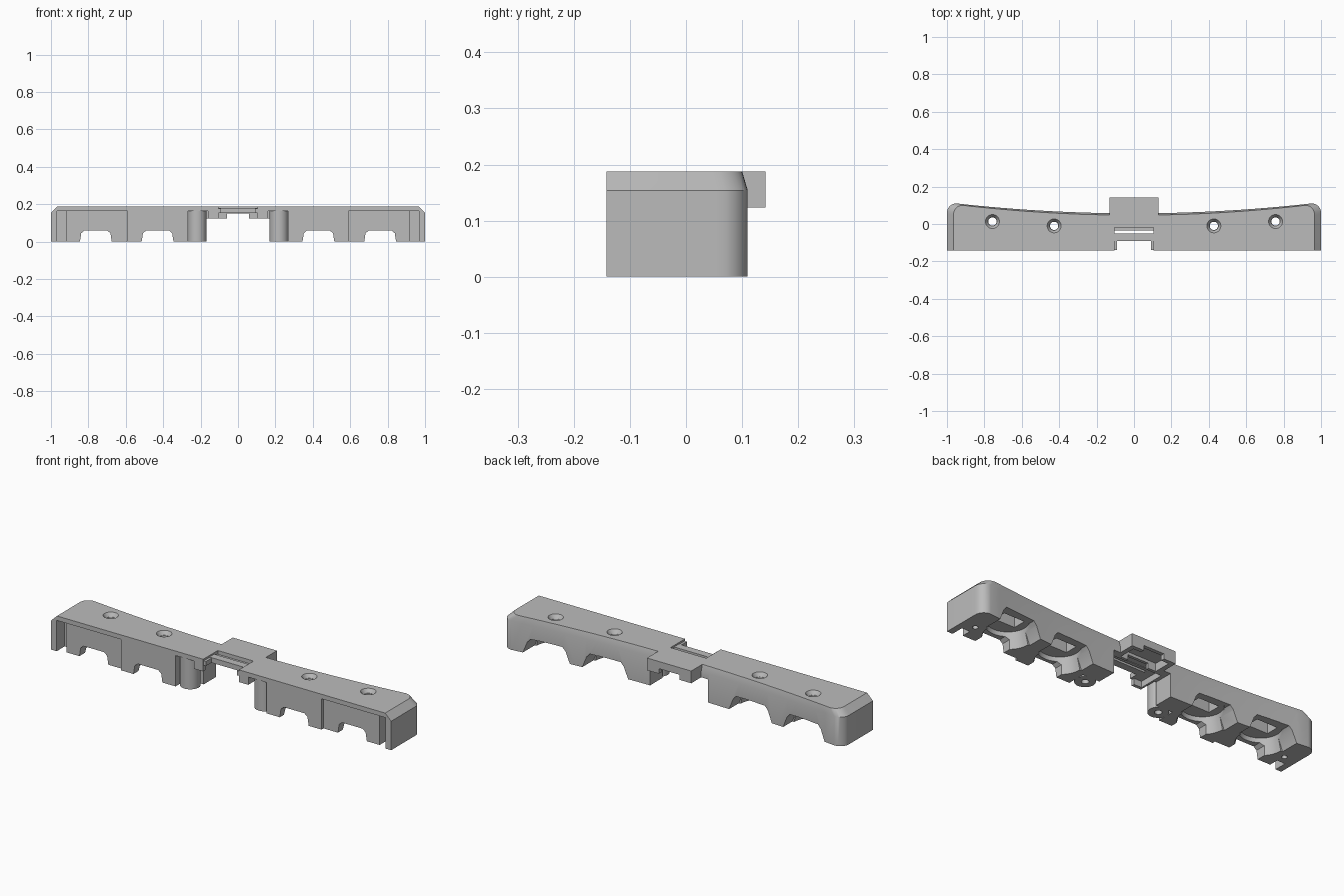
import bpy, bmesh, math
from mathutils import Matrix

old = bpy.data.objects.get("Cube")
if old:
    bpy.data.objects.remove(old, do_unlink=True)

grey = bpy.data.materials.new("plain grey")
grey.use_nodes = True
colour = (0.5, 0.5, 0.5, 1)
grey.diffuse_color = colour
grey.node_tree.nodes["Principled BSDF"].inputs["Base Color"].default_value = colour


def finish(bm, name):
    bmesh.ops.recalc_face_normals(bm, faces=bm.faces)
    mesh = bpy.data.meshes.new(name)
    bm.to_mesh(mesh)
    bm.free()
    ob = bpy.data.objects.new(name, mesh)
    bpy.context.collection.objects.link(ob)
    mesh.materials.append(grey)
    return ob


def loft(name, rings):
    """Closed solid through rings of equal length."""
    bm = bmesh.new()
    loops = [[bm.verts.new(p) for p in ring] for ring in rings]
    n = len(loops[0])
    for a, b in zip(loops, loops[1:]):
        for i in range(n):
            j = (i + 1) % n
            bm.faces.new((a[i], a[j], b[j], b[i]))
    bm.faces.new(loops[0])
    bm.faces.new(loops[-1])
    return finish(bm, name)


def box(name, x0, x1, y0, y1, z0, z1):
    return loft(name, [[(x0, y0, z), (x1, y0, z), (x1, y1, z), (x0, y1, z)]
                       for z in (z0, z1)])


def cone(name, x, y, z0, z1, r0, r1, n=32):
    bm = bmesh.new()
    bmesh.ops.create_cone(bm, cap_ends=True, segments=n, radius1=r0, radius2=r1, depth=z1 - z0,
                          matrix=Matrix.Translation((x, y, (z0 + z1) / 2)))
    return finish(bm, name)


def trough(name, x, y0, y1, wide, narrow, top):
    """Tapered channel running front to back."""
    def profile(y):
        return [(x - wide, y, -0.05), (x + wide, y, -0.05), (x + wide, y, 0),
                (x + narrow + 0.006, y, top * 0.75), (x + narrow - 0.012, y, top),
                (x - narrow + 0.012, y, top), (x - narrow - 0.006, y, top * 0.75),
                (x - wide, y, 0)]
    return loft(name, [profile(y0), profile(y1)])


def boolean(ob, other, op="DIFFERENCE"):
    m = ob.modifiers.new(other.name, "BOOLEAN")
    m.operation, m.solver, m.object = op, "EXACT", other
    bpy.context.view_layer.update()
    mesh = bpy.data.meshes.new_from_object(ob.evaluated_get(bpy.context.evaluated_depsgraph_get()))
    ob.modifiers.clear()
    ob.data = mesh
    bpy.data.objects.remove(other, do_unlink=True)


# Main bar: gently bowed back edge, rounded back corners, chamfered top rim
right = [(1, -0.142), (1, 0.055)]
right += [(0.95 + 0.05 * math.cos(a), 0.06 + 0.05 * math.sin(a))
          for a in [math.pi / 2 * i / 8 for i in range(1, 9)]]
right += [(0.95 * t, 0.057 + 0.053 * t * t) for t in [1 - i / 16 for i in range(1, 17)]]
outline = right + [(-x, y) for x, y in reversed(right[:-1])]


def rim(x, y):
    return (x * 0.965, y if y < 0 else y - 0.01, 0.188)


bar = loft("bar", [[(x, y, 0) for x, y in outline],
                   [(x, y, 0.154) for x, y in outline],
                   [rim(x, y) for x, y in outline]])

# Rear block joined to the bar, hollowed from below
boolean(bar, box("rear_block", -0.13, 0.13, 0.02, 0.142, 0.123, 0.188), "UNION")
boolean(bar, box("block_hollow", -0.105, 0.105, 0.03, 0.122, 0.1, 0.165))

# Central opening, with a raised passage in the middle
boolean(bar, box("centre_gap", -0.17, 0.17, -0.2, 0.2, -0.05, 0.123))
boolean(bar, box("centre_passage", -0.06, 0.06, -0.2, 0.2, 0.1, 0.15))
boolean(bar, box("front_hollow", -0.15, 0.15, -0.125, 0.015, 0.1, 0.155))
boolean(bar, box("latch_notch", -0.105, 0.105, -0.2, -0.02, 0.1, 0.25))

for s in (-1, 1):
    def side_box(name, a, b, *rest):
        return box(name, min(s * a, s * b), max(s * a, s * b), *rest)

    # Stepped front face under the roof edge
    boolean(bar, side_box("outer_step", 0.59, 0.93, -0.2, -0.125, -0.05, 0.164))
    boolean(bar, side_box("end_slot", 0.92, 0.967, -0.2, -0.075, -0.05, 0.164))
    boolean(bar, side_box("post_recess", 0.16, 0.268, -0.2, -0.045, -0.05, 0.164))

    # Troughs, pockets and countersunk screw holes along the underside
    for x, y in ((0.427, -0.01), (0.757, 0.013)):
        boolean(bar, trough("front_trough", s * (x + 0.003), -0.3, 0, 0.085, 0.072, 0.06))
        boolean(bar, trough("back_trough", s * x, y - 0.01, 0.3, 0.13, 0.1, 0.08))
        boolean(bar, cone("round_recess", s * x, y - 0.01, -0.002, 0.081, 0.12, 0.1))
        boolean(bar, side_box("pocket", x - 0.06, x + 0.06, y - 0.035, y + 0.035, 0.05, 0.135))
        boolean(bar, cone("screw_hole", s * x, y, 0.1, 0.25, 0.022, 0.022))
        boolean(bar, cone("countersink", s * x, y, 0.168, 0.192, 0.024, 0.04))
    boolean(bar, cone("end_pin_hole", s * 0.925, -0.03, -0.05, 0.08, 0.014, 0.014, 16))

    # Hollow round post beside the central opening
    post = cone("left_post" if s > 0 else "right_post", s * 0.219, -0.088, 0, 0.166, 0.05, 0.05)
    boolean(post, cone("post_hole", s * 0.219, -0.088, -0.05, 0.1, 0.018, 0.018, 16))

    # Thin hinge cheek at each side of the latch notch
    side_box("left_cheek" if s > 0 else "right_cheek",
             0.092, 0.106, -0.138, -0.088, 0.154, 0.178)

# Crossbar of the latch and the ledge behind its slot
box("latch_bar", -0.106, 0.106, -0.09, -0.05, 0.153, 0.18)
box("latch_ledge", -0.106, 0.106, -0.035, -0.018, 0.152, 0.168)

# Smooth shading with crisp edges
for ob in bpy.context.collection.objects:
    if ob.type == "MESH" and grey.name in ob.data.materials:
        ob.data.materials.clear()
        ob.data.materials.append(grey)
        bpy.ops.object.select_all(action="DESELECT")
        ob.select_set(True)
        bpy.context.view_layer.objects.active = ob
        bpy.ops.object.shade_smooth_by_angle(angle=math.radians(30))
